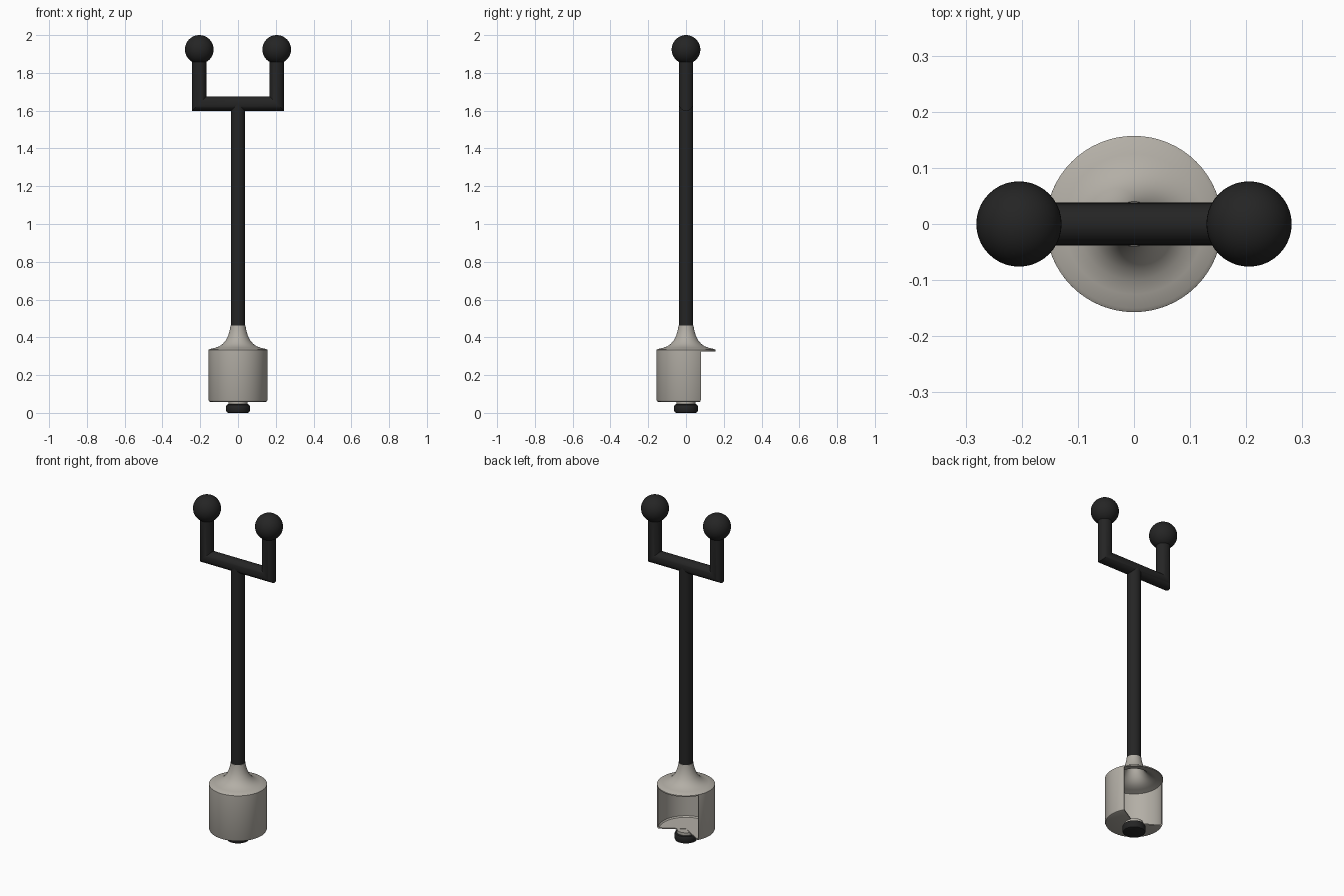
import bpy, bmesh
from math import sin, cos, pi, radians
from mathutils import Vector

if "Cube" in bpy.data.objects:
    bpy.data.objects.remove(bpy.data.objects["Cube"])


def material(name, rgb):
    m = bpy.data.materials.new(name)
    m.use_nodes = True
    m.diffuse_color = (*rgb, 1)
    bsdf = next(n for n in m.node_tree.nodes if n.type == "BSDF_PRINCIPLED")
    bsdf.inputs["Base Color"].default_value = (*rgb, 1)
    return m


BLACK = material("matte black", (0.018, 0.018, 0.018))
GREY = material("warm grey", (0.45, 0.425, 0.38))


def finish(bm, name, mat):
    bmesh.ops.remove_doubles(bm, verts=bm.verts, dist=0.0001)
    bmesh.ops.recalc_face_normals(bm, faces=bm.faces)
    mesh = bpy.data.meshes.new(name)
    bm.to_mesh(mesh)
    bm.free()
    mesh.materials.append(mat)
    ob = bpy.data.objects.new(name, mesh)
    bpy.context.collection.objects.link(ob)
    bpy.ops.object.select_all(action="DESELECT")
    ob.select_set(True)
    bpy.context.view_layer.objects.active = ob
    bpy.ops.object.shade_smooth_by_angle(angle=radians(35))
    return ob


def lathe(name, profile, mat, start=0, sweep=360, steps=64, loop=False):
    """Revolve (radius, z) points about the z axis; a partial sweep gets end caps."""
    bm = bmesh.new()
    rings = []
    for i in range(steps + 1):
        a = radians(start + sweep * i / steps)
        rings.append([bm.verts.new((r * cos(a), r * sin(a), z)) for r, z in profile])
    n = len(profile)
    for a, b in zip(rings, rings[1:]):
        for j in range(n if loop else n - 1):
            k = (j + 1) % n
            bm.faces.new((a[j], b[j], b[k], a[k]))
    if sweep < 360:
        bm.faces.new(rings[0])
        bm.faces.new(rings[-1])
    return finish(bm, name, mat)


def tube(name, path, radius, mat, sides=32):
    """Sweep a circle along an xz path with mitred corners."""
    bm = bmesh.new()
    pts = [Vector((x, 0, z)) for x, z in path]
    rings = []
    for i, p in enumerate(pts):
        d_in = (p - pts[max(i - 1, 0)]).normalized()
        d_out = (pts[min(i + 1, len(pts) - 1)] - p).normalized()
        d_in, d_out = (d_in if i else d_out), (d_out if i < len(pts) - 1 else d_in)
        t = (d_in + d_out).normalized()
        across = Vector((-t.z, 0, t.x)) / t.dot(d_in)
        rings.append([bm.verts.new(p + radius * (across * cos(a) + Vector((0, sin(a), 0))))
                      for a in (2 * pi * k / sides for k in range(sides))])
    for a, b in zip(rings, rings[1:]):
        for j in range(sides):
            k = (j + 1) % sides
            bm.faces.new((a[j], a[k], b[k], b[j]))
    bm.faces.new(rings[0])
    bm.faces.new(rings[-1])
    return finish(bm, name, mat)


# Dark stem, fork and ball tips
R, ARM, BAR = 0.038, 0.205, 1.637
tube("stem", [(0, 0.44), (0, BAR)], R, BLACK)
tube("fork", [(-ARM, 1.92), (-ARM, BAR), (ARM, BAR), (ARM, 1.92)], R, BLACK)
for side, name in ((-1, "right_ball"), (1, "left_ball")):
    bm = bmesh.new()
    bmesh.ops.create_uvsphere(bm, u_segments=40, v_segments=24, radius=0.076)
    finish(bm, name, BLACK).location = (side * ARM, 0, 1.924)

# Thin flared cap, a full turn, hollow underneath
flare = [(0.157, 0.326), (0.157, 0.333), (0.15, 0.338), (0.125, 0.343), (0.1, 0.352),
         (0.08, 0.366), (0.064, 0.385), (0.051, 0.412), (0.043, 0.44), (0.04, 0.462)]
inside = [(max(r - 0.006, 0), z - 0.007) for r, z in reversed(flare[2:])]
lathe("flared_cap", flare + [(0, 0.462), (0, 0.455)] + inside, GREY, loop=True)

# Cup wall and floor, open across the back third
cup = [(0, 0.058), (0.146, 0.058), (0.153, 0.061), (0.157, 0.069), (0.157, 0.33),
       (0.151, 0.33), (0.151, 0.071), (0.145, 0.064), (0, 0.064)]
lathe("cup", cup, GREY, start=150, sweep=240, loop=True)

# Neck and rounded foot
lathe("neck", [(0, 0.062), (0.05, 0.062), (0.05, 0.04), (0, 0.04)], GREY)
lathe("foot", [(0, 0), (0.052, 0), (0.059, 0.003), (0.063, 0.011), (0.063, 0.034),
               (0.059, 0.043), (0.052, 0.046), (0, 0.046)], BLACK)
